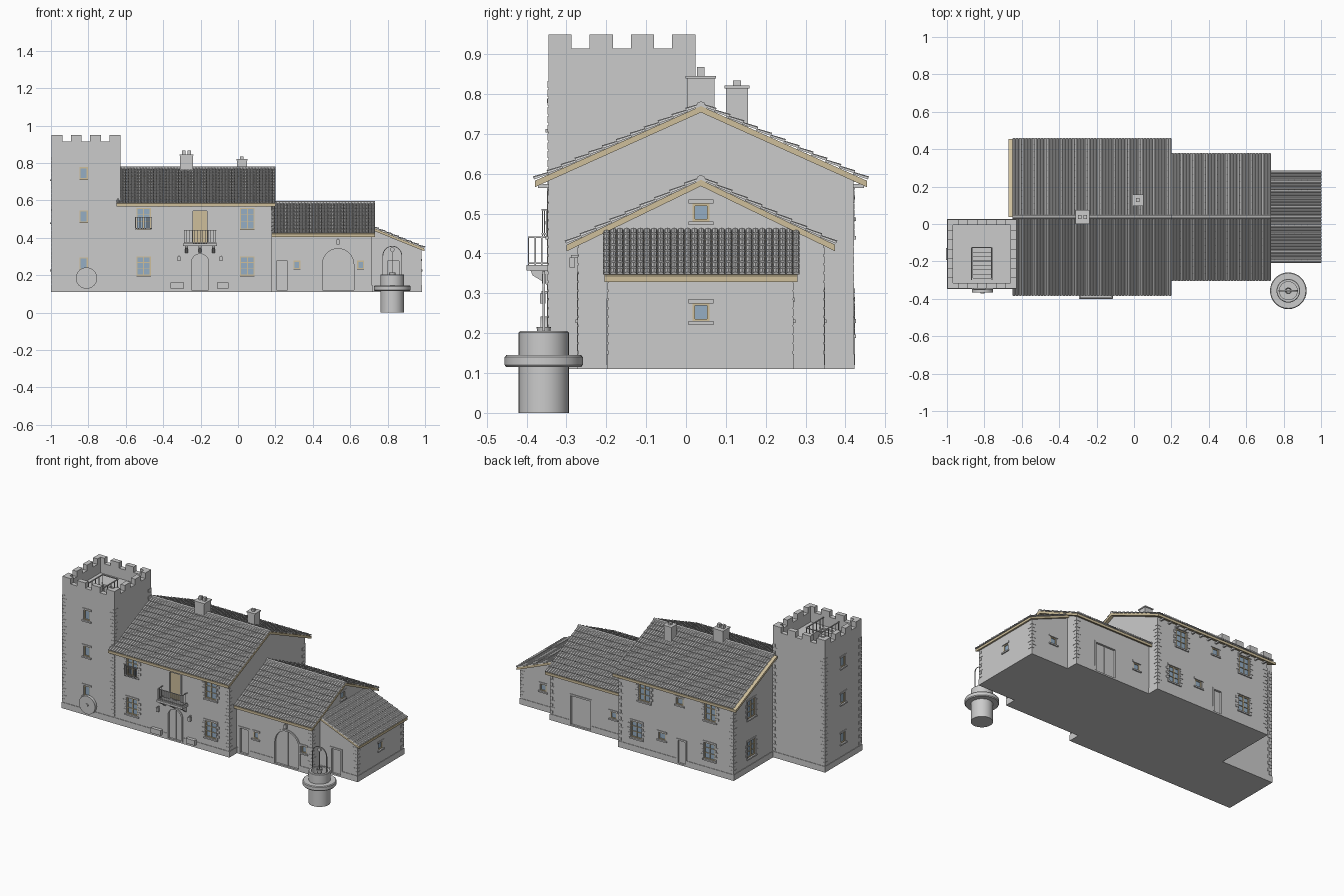
import bpy, bmesh, math
from mathutils import Vector as V

if "Cube" in bpy.data.objects:
    bpy.data.objects.remove(bpy.data.objects["Cube"])

parts = {}
def bm_of(name):
    return parts.setdefault(name, bmesh.new())

# extrude a (u, z) outline from depth d0 to d1 outward of a wall plane
def prism(part, pts, d0, d1, face, plane):
    m = {'F': lambda u, d, z: (u, plane - d, z), 'B': lambda u, d, z: (u, plane + d, z),
         'R': lambda u, d, z: (plane + d, u, z), 'L': lambda u, d, z: (plane - d, u, z)}[face]
    bm = bm_of(part)
    a = [bm.verts.new(m(u, d0, z)) for u, z in pts]
    b = [bm.verts.new(m(u, d1, z)) for u, z in pts]
    fs = [bm.faces.new(a), bm.faces.new(b[::-1])]
    n = len(pts)
    fs += [bm.faces.new((a[i], b[i], b[(i + 1) % n], a[(i + 1) % n])) for i in range(n)]
    bmesh.ops.recalc_face_normals(bm, faces=fs)

def rect(u0, u1, z0, z1):
    return [(u0, z0), (u1, z0), (u1, z1), (u0, z1)]

def box(part, x0, x1, y0, y1, z0, z1):
    prism(part, rect(x0, x1, z0, z1), y0, y1, 'B', 0)

def arch(u, w, z0, z1, n=14):
    r = w / 2
    return [(u - r, z0)] + [(u - r * math.cos(math.pi * i / n), z1 - r + r * math.sin(math.pi * i / n))
                            for i in range(n + 1)] + [(u + r, z0)]

# openings
def window(face, plane, u, z0, z1, w, big=False):
    h, t = w / 2, .006
    prism('opening_cutters', rect(u - h, u + h, z0, z1), -.012, .02, face, plane)
    prism('window_glass', rect(u - h, u + h, z0, z1), -.014, -.008, face, plane)
    bars = [(u - h, u - h + t, z0, z1), (u + h - t, u + h, z0, z1), (u - h, u + h, z0, z0 + t), (u - h, u + h, z1 - t, z1)]
    if big:
        bars += [(u - t / 2, u + t / 2, z0, z1)]
        bars += [(u - h, u + h, z0 + k * (z1 - z0), z0 + k * (z1 - z0) + .003) for k in (.35, .67)]
        # alternating stone blocks
        n = 7
        s = (z1 - z0) / n
        for i in range(n):
            k = .022 if i % 2 else .01
            for a, b in ((u - h - k, u - h), (u + h, u + h + k)):
                prism('window_stones', rect(a, b, z0 + i * s, z0 + (i + .92) * s), -.004, .003, face, plane)
    for r in bars:
        prism('window_frames', rect(*r), -.013, -.003, face, plane)
    prism('window_lintels', rect(u - h - .01, u + h + .01, z1, z1 + .011), -.004, .004, face, plane)
    prism('window_sills', rect(u - h - .01, u + h + .01, z0 - .009, z0), -.004, .007, face, plane)

def door(face, plane, u, z1, w, arched=False, leaf='doors', z0=.12):
    t = .011
    shape = (lambda ww, zz: arch(u, ww, z0, zz)) if arched else \
            (lambda ww, zz: [(u - ww / 2, z0), (u - ww / 2, zz), (u + ww / 2, zz), (u + ww / 2, z0)])
    inner, outer = shape(w - 2 * t, z1 - t), shape(w, z1)
    prism('opening_cutters', inner, -.014, .02, face, plane)
    prism(leaf, inner, -.016, -.009, face, plane)
    prism('door_surrounds', outer + inner[::-1], -.004, .004, face, plane)
    if w > .1 or arched:
        prism(leaf, rect(u - .003, u + .003, z0, z1 - t - .002), -.01, -.006, face, plane)

# corner stones at alternating lengths
def quoins(x, y, sx, sy, z1):
    z, i = .155, 0
    while z < z1 - .02:
        a, b = (.03, .018) if i % 2 else (.018, .03)
        xs, ys = sorted((x + sx * .002, x - sx * a)), sorted((y + sy * .002, y - sy * b))
        box('corner_stones', *xs, *ys, z, z + .018)
        z += .022
        i += 1

# barrel tile field: origin at lower left, along the eave, up the slope
def tiles(part, o, a, s, cols, rows):
    o, a, s = V(o), V(a), V(s)
    n = a.cross(s).normalized()
    bm, da, ds = bm_of(part), a / cols, s / rows
    for r in range(rows):
        for c in range(cols):
            p = o + da * c + ds * r
            arc = [(.5 - .5 * math.cos(math.pi * i / 4), math.sin(math.pi * i / 4)) for i in range(5)]
            lo = [bm.verts.new(p + da * u + n * (.004 + .008 * h)) for u, h in arc]
            hi = [bm.verts.new(p + ds * 1.05 + da * u + n * (.0005 + .006 * h)) for u, h in arc]
            for i in range(4):
                bm.faces.new((lo[i], lo[i + 1], hi[i + 1], hi[i]))
            bm.faces.new(lo[::-1])

def gable_roof(name, x0, x1, yc, half, ztop, slope, rows, t=.016):
    ze = ztop - slope * half
    cols = round((x1 - x0) / .0168)
    prism(name + '_boards', [(yc - half, ze), (yc, ztop), (yc + half, ze), (yc + half, ze - t), (yc, ztop - t),
                             (yc - half, ze - t)], x0, x1, 'R', 0)
    for sg in (1, -1):
        tiles(name + '_tiles', (x0 if sg > 0 else x1, yc - sg * half, ze), (sg * (x1 - x0), 0, 0),
              (0, sg * half, ztop - ze), cols, rows)
    prism(name + '_ridge_cap', [(yc - .014, ztop - .006), (yc - .009, ztop + .008), (yc, ztop + .012),
                                (yc + .009, ztop + .008), (yc + .014, ztop - .006)], x0, x1, 'R', 0)

def gable_walls(name, x0, x1, y0, y1, yc, zt, slope):
    prism(name, [(y0, .11), (y1, .11), (y1, zt - slope * (y1 - yc)), (yc, zt), (y0, zt - slope * (yc - y0))], x0, x1, 'R', 0)
    box(name + '_plinth', x0 - .003, x1 + .003, y0 - .003, y1 + .003, .11, .148)

# main house
gable_walls('house_walls', -.63, .18, -.345, .42, .0375, .757, .45)
gable_roof('house_roof', -.65, .2, .0375, .417, .77, .45, 12)
prism('house_roof_boards', [(.0375, .77), (.4545, .582), (.4545, .566), (.0375, .754)], -.67, -.65, 'R', 0)
# wing
gable_walls('wing_walls', .17, .715, -.27, .345, .0375, .573, .485)
gable_roof('wing_roof', .18, .733, .0375, .337, .585, .485, 9)
# lean-to
prism('lean_to_walls', [(.7, .11), (.98, .11), (.98, .34), (.7, .452)], -.195, .268, 'B', 0)
box('lean_to_walls_plinth', .7, .983, -.198, .271, .11, .148)
prism('lean_to_roof_boards', [(.715, .457), (.998, .343), (.998, .328), (.715, .442)], -.205, .28, 'B', 0)
tiles('lean_to_roof_tiles', (.998, -.208, .343), (0, .493, 0), (-.283, 0, .114), 29, 8)
# tower with battlements
T0, T1, Y0, Y1 = -.997, -.629, -.345, .024
box('tower_walls', T0, T1, Y0, Y1, .11, .85)
box('tower_walls_plinth', T0 - .003, T1, Y0 - .003, Y1 + .003, .11, .148)
for f, pl, a in (('F', Y0, T0), ('B', Y1, T0), ('L', T0, Y0), ('R', T1, Y0)):
    L, m = .368, .058
    g = (L - 4 * m) / 3
    pts = [(a, .848)]
    for i in range(4):
        u = a + i * (m + g)
        pts += [(u, .915)] * (i > 0) + [(u, .95), (u + m, .95)] + [(u + m, .915)] * (i < 3)
    prism('tower_battlements', pts + [(a + L, .848)], -.03, 0, f, pl)
# roof hatch with stairs and rails
box('opening_cutters', -.862, -.765, -.29, -.125, .7, .9)
for i in range(7):
    box('tower_stairs', -.862, -.765, -.29 + i * .0235, -.267 + i * .0235, .69, .84 - i * .02)
for x in (-.868, -.759):
    box('tower_rails', x - .003, x + .003, -.3, -.125, .908, .913)
    for i in range(6):
        box('tower_rails', x - .002, x + .002, -.3 + i * .034, -.296 + i * .034, .85, .91)
box('tower_rails', -.868, -.759, -.128, -.123, .908, .913)

# corner stones
for x, y, sx, sy, z in ((T0, Y0, -1, -1, .84), (T1, Y0, 1, -1, .84), (T0, Y1, -1, 1, .84), (T1, Y1, 1, 1, .84),
                        (.18, -.345, 1, -1, .57), (.18, .42, 1, 1, .57), (-.63, .42, -1, 1, .57),
                        (.715, -.27, 1, -1, .42), (.715, .345, 1, 1, .42), (.98, -.195, 1, -1, .33), (.98, .268, 1, 1, .33)):
    quoins(x, y, sx, sy, z)

# windows
for z in (.23, .482, .713):
    window('F', Y0, -.825, z, z + .065, .044)
    window('L', T0, -.16, z, z + .065, .044)
for z, h in ((.197, .104), (.444, .116)):
    for u in (-.505, .05):
        window('F', -.345, u, z, z + h, .078, True)
    window('L', -.63, .24, z, z + h, .078, True)
    for u in ((.055, -.46) if z < .3 else (0, -.465)):
        window('B', .42, u, z, z + h, .078, True)
window('B', .42, -.25, .49, .535, .05)
window('B', .42, -.125, .235, .28, .05)
for u in (.315, .655):
    window('F', -.27, u, .234, .278, .036)
window('B', .345, .27, .234, .278, .044)
window('B', .268, .82, .234, .278, .044)
window('R', .715, .0375, .48, .525, .042)
window('R', .98, .0375, .23, .275, .042)
# doors and gates
door('F', -.345, -.203, .325, .114, True)
door('F', -.345, -.203, .555, .096, leaf='balcony_door', z0=.372)
door('F', -.27, .235, .287, .08)
door('F', -.27, .535, .353, .19, True)
door('F', -.195, .83, .287, .084)
door('B', .42, -.265, .275, .072)
door('B', .345, .5, .315, .16)

# railings
def railing(part, x0, x1, y0, y1, z0, z1, n):
    t = .002
    for z in (z0 + .004, z1 - .004):
        box(part, x0, x1, y0 - t, y0 + t, z, z + .004)
        for x in (x0, x1):
            box(part, x - t, x + t, y0, y1, z, z + .004)
    for i in range(n + 1):
        x = x0 + (x1 - x0) * i / n
        box(part, x - .0015, x + .0015, y0 - .0015, y0 + .0015, z0, z1)
    for x in (x0, x1):
        for k in (.33, .66):
            box(part, x - .0015, x + .0015, y0 + k * (y1 - y0) - .0015, y0 + k * (y1 - y0) + .0015, z0, z1)
railing('balcony_railing', -.288, -.118, -.395, -.345, .37, .443, 12)
railing('window_railing', -.548, -.462, -.36, -.345, .444, .512, 9)
box('balcony_slab', -.294, -.112, -.4, -.345, .357, .371)
for u in (-.275, -.203, -.131):
    prism('balcony_brackets', [(-.345, .318), (-.345, .357), (-.39, .357), (-.385, .345), (-.36, .33)], u - .009, u + .009, 'R', 0)

# benches, lanterns, eave beam ends
for x0, x1 in ((-.36, -.29), (-.112, -.05)):
    box('benches', x0, x1, -.366, -.345, .13, .162)
for x, y, z in ((-.315, -.345, .275), (-.09, -.345, .275), (.535, -.27, .365)):
    box('lanterns', x - .008, x + .008, y - .022, y - .008, z, z + .025)
    box('lanterns', x - .002, x + .002, y - .018, y, z + .025, z + .031)
for i in range(14):
    x = -.6 + i * .058
    box('eave_beams', x - .005, x + .005, -.372, -.34, .564, .574)
    box('eave_beams', x - .005, x + .005, .415, .447, .564, .574)

# chimneys
def chimney(x, y, hx, hy, z, pots, zp):
    box('chimneys', x - hx, x + hx, y - hy, y + hy, .65, z)
    box('chimney_caps', x - hx - .004, x + hx + .004, y - hy - .004, y + hy + .004, z - .004, z + .003)
    for p in pots:
        box('chimney_pots', p - .009, p + .009, y - .01, y + .01, z, zp)
chimney(-.275, .037, .034, .034, .843, (-.29, -.26), .868)
chimney(.021, .128, .026, .027, .818, (.021,), .834)

# turned parts: well, bucket, millstone
def lathe(part, prof, loc, axis='z', n=32):
    bm = bm_of(part)
    rows = []
    for r, h in prof:
        rows.append([bm.verts.new(V((r * math.cos(k * math.tau / n), r * math.sin(k * math.tau / n), h)) + V(loc) if axis == 'z'
                    else V((r * math.cos(k * math.tau / n), -h, r * math.sin(k * math.tau / n))) + V(loc)) for k in range(n)])
    fs = [bm.faces.new((a[k], a[(k + 1) % n], b[(k + 1) % n], b[k])) for a, b in zip(rows, rows[1:]) for k in range(n)]
    fs += [bm.faces.new(rows[0][::-1]), bm.faces.new(rows[-1])]
    bmesh.ops.recalc_face_normals(bm, faces=fs)

W = (.825, -.357)
lathe('well', [(.063, 0), (.063, .115), (.094, .115), (.098, .12), (.098, .14), (.094, .145), (.063, .145), (.063, .202),
               (.06, .205), (.048, .205), (.048, .13)], (*W, 0))
lathe('well_bucket', [(.014, .19), (.018, .215), (.015, .215), (.012, .195)], (*W, 0), n=16)
prism('well_arch', arch(W[0], .105, .2, .357) + arch(W[0], .097, .2, .353)[::-1], -.003, .003, 'F', W[1])
lathe('well_pulley', [(.012, -.004), (.012, .004)], (*W, .337), 'y', 16)
box('well_rope', W[0] - .0015, W[0] + .0015, W[1] - .0015, W[1] + .0015, .2, .34)
lathe('millstone', [(.057, 0), (.057, .018), (.01, .018), (.01, .024)], (-.81, -.347, .185), 'y', 32)

# turn every part into an object
def mat(name, c):
    m = bpy.data.materials.new(name)
    m.diffuse_color = (*c, 1)
    m.use_nodes = True
    m.node_tree.nodes["Principled BSDF"].inputs["Base Color"].default_value = m.diffuse_color
    return m
tan, blue = mat('tan_wood', (.62, .52, .33)), mat('glass_blue', (.3, .42, .55))
objs = {}
for name, bm in parts.items():
    me = bpy.data.meshes.new(name)
    bm.to_mesh(me)
    bm.free()
    ob = objs[name] = bpy.data.objects.new(name, me)
    bpy.context.collection.objects.link(ob)
    if 'glass' in name:
        me.materials.append(blue)
    elif name.endswith('boards') or name in ('window_frames', 'balcony_door'):
        me.materials.append(tan)
    if name in ('well', 'well_bucket', 'well_pulley', 'millstone'):
        bpy.ops.object.select_all(action='DESELECT')
        ob.select_set(True)
        bpy.context.view_layer.objects.active = ob
        bpy.ops.object.shade_smooth_by_angle()
cut = objs['opening_cutters']
cut.hide_render = True
cut.display_type = 'WIRE'
for name, ob in objs.items():
    if 'walls' in name:
        m = ob.modifiers.new('openings', 'BOOLEAN')
        m.operation, m.solver, m.object = 'DIFFERENCE', 'EXACT', cut
